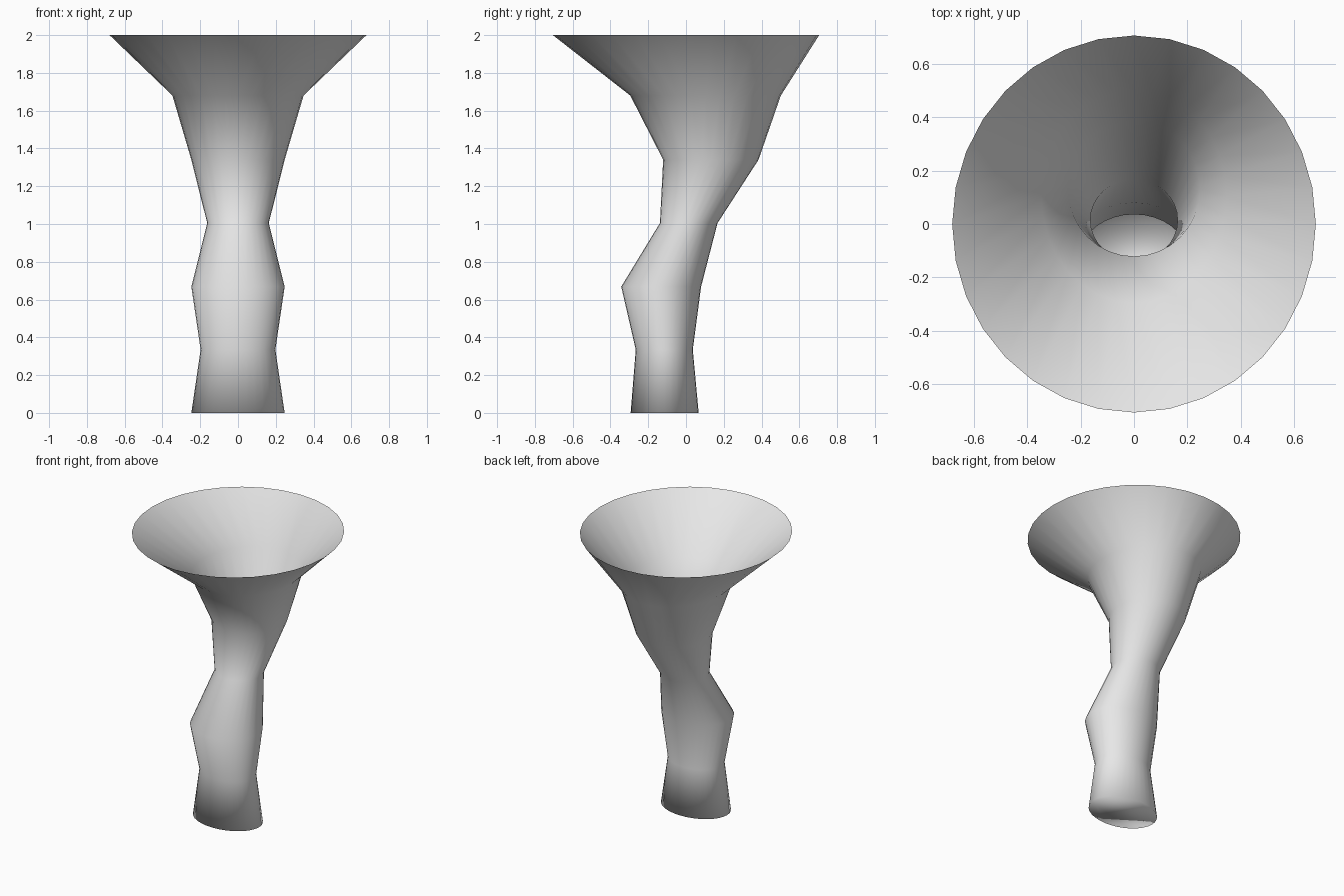
import bpy
import bmesh
from math import cos, sin, pi

cube = bpy.data.objects.get("Cube")
if cube:
    bpy.data.objects.remove(cube)

SIDES = 32

# Elliptical cross-sections: height, half width, front y, back y
SECTIONS = [
    (0.0, 0.247, -0.293, 0.067),
    (0.335, 0.198, -0.266, 0.036),
    (0.668, 0.247, -0.343, 0.08),
    (1.005, 0.163, -0.138, 0.167),
    (1.34, 0.247, -0.121, 0.384),
    (1.68, 0.347, -0.295, 0.502),
    (2.0, 0.68, -0.705, 0.705),
]

grey = bpy.data.materials.new("light grey")
grey.use_nodes = True
colour = (0.8, 0.8, 0.8, 1)
grey.diffuse_color = colour
grey.node_tree.nodes["Principled BSDF"].inputs["Base Color"].default_value = colour


def add_ring(bm, z, half_width, front, back):
    middle, depth = (front + back) / 2, (back - front) / 2
    angles = [2 * pi * i / SIDES for i in range(SIDES)]
    return [bm.verts.new((half_width * cos(a), middle + depth * sin(a), z)) for a in angles]


# Winding funnel wall, open at the top
bm = bmesh.new()
rings = [add_ring(bm, *section) for section in SECTIONS]
for low, high in zip(rings, rings[1:]):
    for i in range(SIDES):
        j = (i + 1) % SIDES
        bm.faces.new((low[i], low[j], high[j], high[i]))

# Closed base
bm.faces.new(rings[0][::-1])

for face in bm.faces:
    face.smooth = True
mesh = bpy.data.meshes.new("funnel_vase")
bm.to_mesh(mesh)
bm.free()
mesh.materials.append(grey)
vase = bpy.data.objects.new("funnel_vase", mesh)
bpy.context.collection.objects.link(vase)
